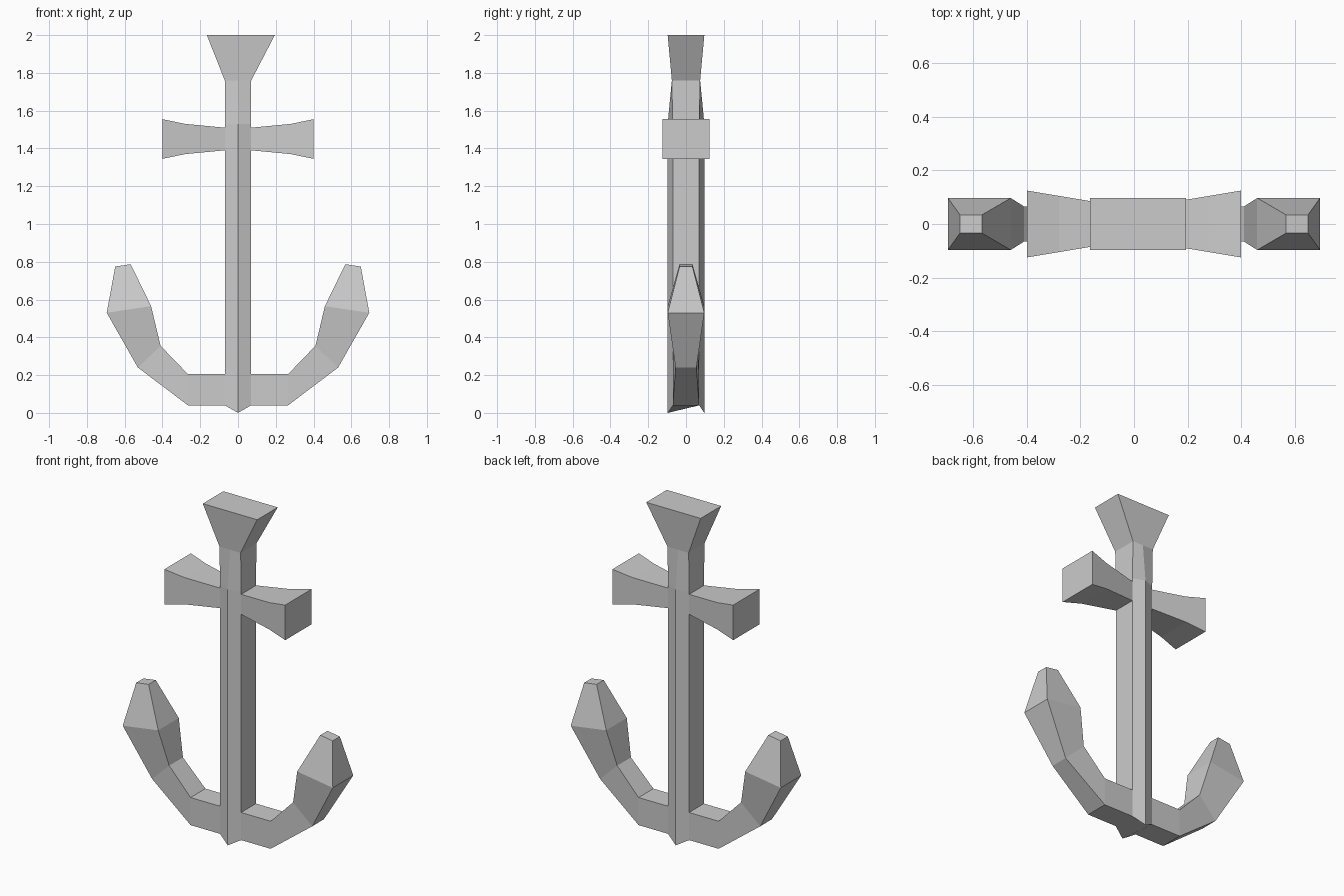
import bpy
import bmesh

cube = bpy.data.objects.get("Cube")
if cube:
    bpy.data.objects.remove(cube, do_unlink=True)

GREY = (0.6, 0.6, 0.6, 1)
metal = bpy.data.materials.new("light grey metal")
metal.use_nodes = True
metal.diffuse_color = GREY
metal.node_tree.nodes["Principled BSDF"].inputs["Base Color"].default_value = GREY


def loft(name, rings):
    """Skin matching rings of points and cap both ends."""
    bm = bmesh.new()
    loops = [[bm.verts.new(p) for p in ring] for ring in rings]
    n = len(loops[0])
    for a, b in zip(loops, loops[1:]):
        for i in range(n):
            j = (i + 1) % n
            bm.faces.new((a[i], a[j], b[j], b[i]))
    bm.faces.new(loops[0])
    bm.faces.new(loops[-1])
    bmesh.ops.recalc_face_normals(bm, faces=bm.faces)
    mesh = bpy.data.meshes.new(name)
    bm.to_mesh(mesh)
    bm.free()
    mesh.materials.append(metal)
    obj = bpy.data.objects.new(name, mesh)
    bpy.context.collection.objects.link(obj)
    return obj


def bar_ring(outer, inner, outer_y, inner_y):
    """Four-cornered section between an outer and an inner (x, z) point."""
    (ox, oz), (ix, iz) = outer, inner
    return [(ox, -outer_y, oz), (ox, outer_y, oz), (ix, inner_y, iz), (ix, -inner_y, iz)]


def mirrored(rings):
    """Left half plus its reflection, running from end to end."""
    flipped = [[(-x, y, z) for x, y, z in ring] for ring in reversed(rings)]
    return flipped + rings


def shank_ring(z, half_x, half_y, ridge_y, ridge_z=None, cx=0):
    """Six-sided section with a ridge at the front and the back."""
    rz = z if ridge_z is None else ridge_z
    return [(cx - half_x, -half_y, z), (cx, -ridge_y, rz), (cx + half_x, -half_y, z),
            (cx + half_x, half_y, z), (cx, ridge_y, rz), (cx - half_x, half_y, z)]


# Ridged shank, pointed along the bottom
shank = loft("shank", [
    shank_ring(0.04, 0.07, 0.07, 0.097, ridge_z=0),
    shank_ring(1.53, 0.07, 0.07, 0.097),
    shank_ring(1.76, 0.07, 0.075, 0.075),
])

# Flared head
loft("head", [
    shank_ring(1.76, 0.07, 0.075, 0.075),
    shank_ring(2.0, 0.18, 0.097, 0.097, cx=0.015),
])

# Crossbar, flaring towards both ends: x, half depth, half height
stock = [(0.07, 0.07, 0.06), (0.28, 0.105, 0.08), (0.4, 0.125, 0.105)]
loft("crossbar", mirrored([
    bar_ring((x, 1.45 - h), (x, 1.45 + h), d, d) for x, d, h in stock
]))

# Curved arms with tapered flukes
loft("arms_and_flukes", mirrored([
    bar_ring((0.07, 0.04), (0.07, 0.205), 0.07, 0.07),
    bar_ring((0.265, 0.04), (0.265, 0.205), 0.07, 0.07),
    bar_ring((0.53, 0.24), (0.41, 0.355), 0.055, 0.065),
    bar_ring((0.695, 0.53), (0.46, 0.565), 0.097, 0.097),
    bar_ring((0.65, 0.775), (0.568, 0.787), 0.034, 0.034),
]))
